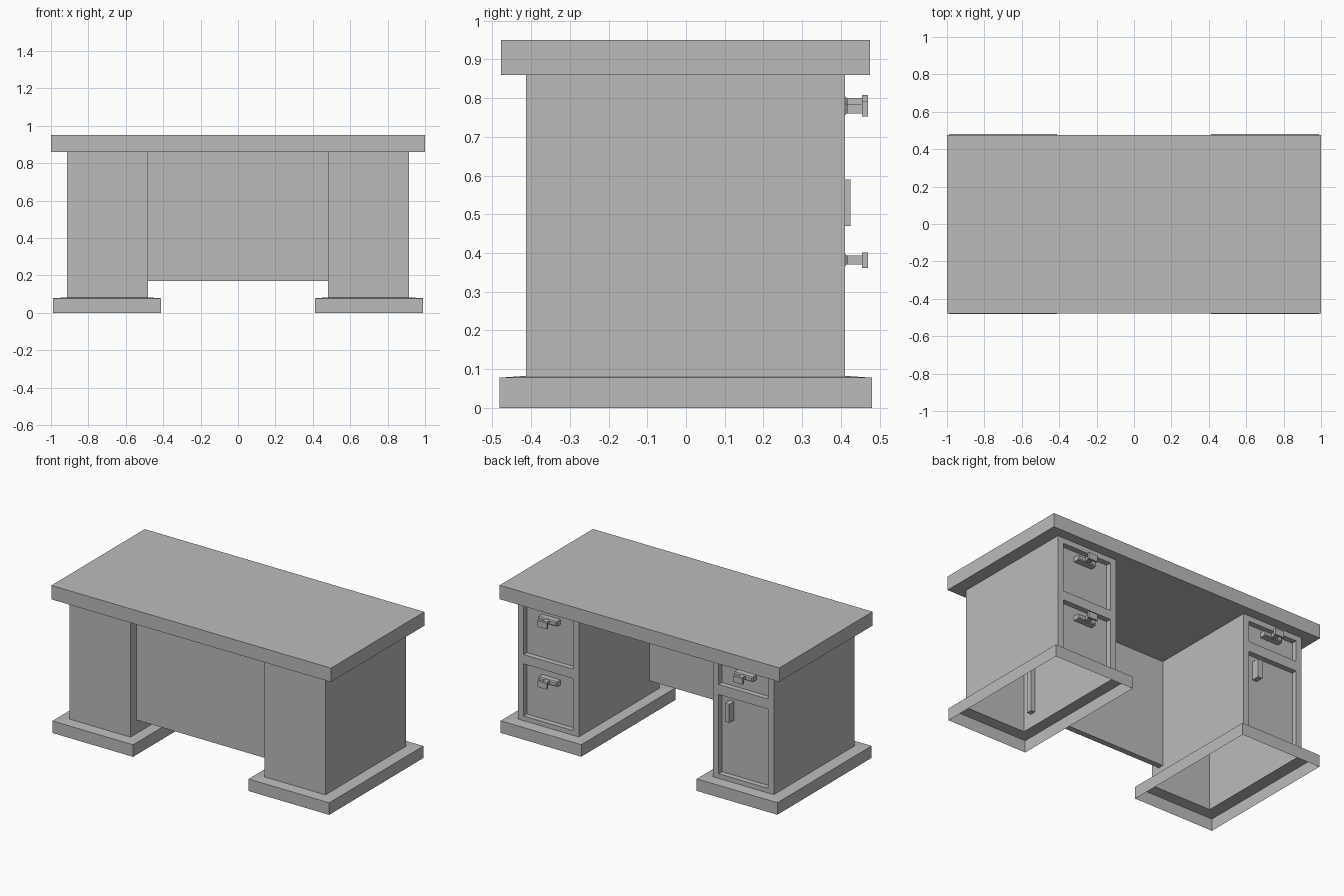
import bpy, bmesh
from mathutils import Vector

cube = bpy.data.objects.get("Cube")
if cube:
    bpy.data.objects.remove(cube, do_unlink=True)

GREY = (0.5, 0.5, 0.5, 1)
mat = bpy.data.materials.new("plain grey")
mat.use_nodes = True
mat.diffuse_color = GREY
mat.node_tree.nodes["Principled BSDF"].inputs["Base Color"].default_value = GREY


def finish(name, bm):
    mesh = bpy.data.meshes.new(name)
    bm.to_mesh(mesh)
    bm.free()
    mesh.materials.append(mat)
    obj = bpy.data.objects.new(name, mesh)
    bpy.context.scene.collection.objects.link(obj)
    return obj


def box(name, lo, hi, bevel=0):
    lo, hi = Vector(lo), Vector(hi)
    bm = bmesh.new()
    bmesh.ops.create_cube(bm, size=1)
    for v in bm.verts:
        v.co = (lo + hi) / 2 + v.co * (hi - lo)
    if bevel:
        # chamfer only the outward (back) rim
        rim = [e for e in bm.edges if all(v.co.y > hi.y - 0.001 for v in e.verts)]
        bmesh.ops.bevel(bm, geom=rim, offset=bevel, segments=1, affect='EDGES')
    return finish(name, bm)


def quad(bm, pts):
    bm.faces.new([bm.verts.new(p) for p in pts])


def tidy(bm):
    bmesh.ops.remove_doubles(bm, verts=bm.verts, dist=0.0005)
    bmesh.ops.recalc_face_normals(bm, faces=bm.faces)
    front = min(bm.faces, key=lambda f: f.calc_center_median().y)
    if front.normal.y > 0:
        bmesh.ops.reverse_faces(bm, faces=bm.faces)


FRONT, BACK = -0.413, 0.41
FLOOR, CEILING = 0.083, 0.865
INNER, OUTER = 0.48, 0.915
MARGIN, RECESS = 0.04, 0.035


def pedestal(name, side, openings):
    """Hollow cabinet, open below, with recessed panels in its back face."""
    x0, x1 = sorted((side * INNER, side * OUTER))
    bm = bmesh.new()
    corners = [(x0, BACK), (x0, FRONT), (x1, FRONT), (x1, BACK)]
    for (ax, ay), (bx, by) in zip(corners, corners[1:]):
        quad(bm, [(ax, ay, FLOOR), (bx, by, FLOOR), (bx, by, CEILING), (ax, ay, CEILING)])
    xs = [x0, x0 + MARGIN, x1 - MARGIN, x1]
    zs = [FLOOR] + [z for pair in openings for z in pair] + [CEILING]
    for i in range(3):
        for j in range(len(zs) - 1):
            ring = [(xs[i], zs[j]), (xs[i + 1], zs[j]),
                    (xs[i + 1], zs[j + 1]), (xs[i], zs[j + 1])]
            deep = i == 1 and j % 2 == 1
            y = BACK - RECESS if deep else BACK
            quad(bm, [(x, y, z) for x, z in ring])
            if deep:
                for (ax, az), (bx, bz) in zip(ring, ring[1:] + ring[:1]):
                    quad(bm, [(ax, BACK, az), (bx, BACK, bz), (bx, y, bz), (ax, y, az)])
    tidy(bm)
    bmesh.ops.dissolve_limit(bm, angle_limit=0.01, verts=bm.verts, edges=bm.edges)
    finish(name, bm)


def plinth(name, side):
    """Skirt with a gently sloped top rim, open in the middle."""
    bm = bmesh.new()
    rings = []
    for a, b, f, k, z in ((0.413, 0.99, -0.482, 0.48, 0),
                          (0.413, 0.99, -0.482, 0.48, 0.078),
                          (INNER, OUTER, FRONT, BACK, FLOOR)):
        rings.append([(side * a, f, z), (side * b, f, z), (side * b, k, z), (side * a, k, z)])
    for low, high in zip(rings, rings[1:]):
        for i in range(4):
            n = (i + 1) % 4
            quad(bm, [low[i], low[n], high[n], high[i]])
    tidy(bm)
    finish(name, bm)


def drawer_pull(name, x, z):
    """Wide backing plate, short stem and a square-cut grip."""
    for part, w, h, y0, y1, bevel in (("plate", 0.066, 0.016, BACK - RECESS, 0.417, 0.006),
                                      ("stem", 0.016, 0.012, 0.41, 0.457, 0),
                                      ("grip", 0.033, 0.02, 0.455, 0.47, 0)):
        box(f"{name}_{part}", (x - w, y0, z - h), (x + w, y1, z + h), bevel)


# Top and modesty panel
box("desk_top", (-1, -0.478, 0.86), (1, 0.475, 0.95))
box("front_panel", (-0.51, -0.35, 0.17), (0.51, -0.313, 0.862))

# Cabinets on their plinths
pedestal("left_pedestal", 1, [(0.113, 0.45), (0.51, 0.825)])
pedestal("right_pedestal", -1, [(0.113, 0.625), (0.69, 0.825)])
plinth("left_plinth", 1)
plinth("right_plinth", -1)

# Drawer pulls and door handle
drawer_pull("left_upper_pull", 0.7, 0.772)
drawer_pull("left_lower_pull", 0.7, 0.382)
drawer_pull("right_pull", -0.7, 0.788)
box("door_handle", (-0.607, BACK - RECESS, 0.47), (-0.575, 0.425, 0.59))
